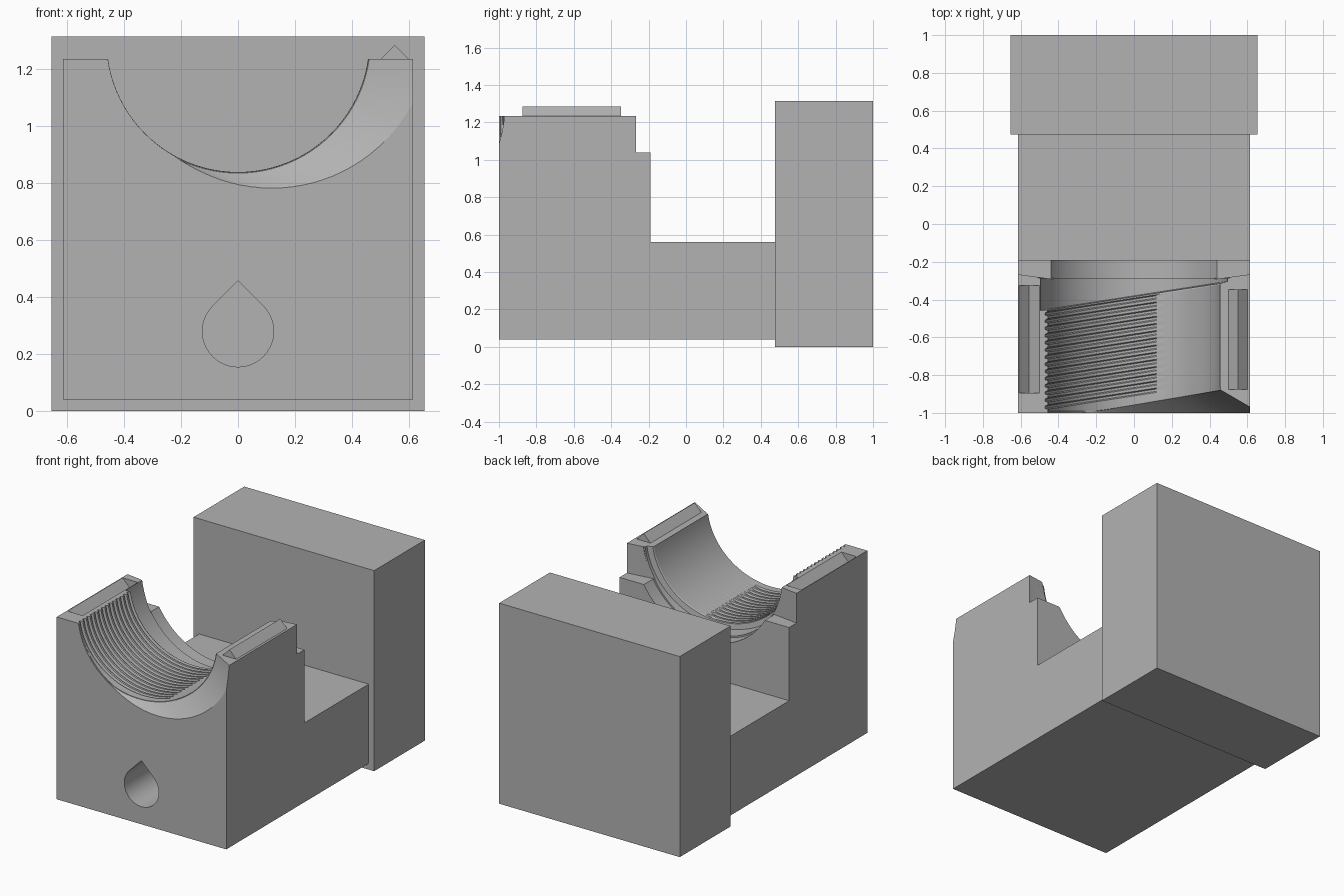
import bpy, bmesh, math

if "Cube" in bpy.data.objects:
    bpy.data.objects.remove(bpy.data.objects["Cube"], do_unlink=True)

grey = bpy.data.materials.new("plain_grey")
grey.use_nodes = True
grey.diffuse_color = (0.45, 0.45, 0.45, 1)
grey.node_tree.nodes["Principled BSDF"].inputs["Base Color"].default_value = (0.45, 0.45, 0.45, 1)


def loft(name, rings):
    """Closed solid skinned through rings that have equal point counts."""
    bm = bmesh.new()
    loops = [[bm.verts.new(p) for p in ring] for ring in rings]
    n = len(loops[0])
    for a, b in zip(loops, loops[1:]):
        for i in range(n):
            j = (i + 1) % n
            bm.faces.new((a[i], a[j], b[j], b[i]))
    bm.faces.new(loops[0])
    bm.faces.new(loops[-1])
    bmesh.ops.recalc_face_normals(bm, faces=bm.faces[:])
    mesh = bpy.data.meshes.new(name)
    bm.to_mesh(mesh)
    bm.free()
    mesh.materials.append(grey)
    ob = bpy.data.objects.new(name, mesh)
    bpy.context.collection.objects.link(ob)
    return ob


def prism_x(name, yz, x0, x1):
    return loft(name, [[(x, y, z) for y, z in yz] for x in (x0, x1)])


def prism_y(name, xz, y0, y1):
    return loft(name, [[(x, y, z) for x, z in xz] for y in (y0, y1)])


def activate(ob):
    bpy.ops.object.select_all(action='DESELECT')
    ob.select_set(True)
    bpy.context.view_layer.objects.active = ob


def cut(target, cutter):
    activate(target)
    mod = target.modifiers.new("cut", 'BOOLEAN')
    mod.operation = 'DIFFERENCE'
    mod.solver = 'EXACT'
    mod.object = cutter
    bpy.ops.object.modifier_apply(modifier=mod.name)
    bpy.data.objects.remove(cutter, do_unlink=True)


SEG = 96
AXIS_Z, BORE = 1.3, 0.465
ANGLES = [2 * math.pi * i / SEG for i in range(SEG)]


def circle(cx, cz, r):
    return [(cx + r * math.cos(a), cz + r * math.sin(a)) for a in ANGLES]


# Tall rear block
prism_y("rear_block", [(-0.655, 0), (0.655, 0), (0.655, 1.315), (-0.655, 1.315)], 0.475, 1.0)

# Front body with its low bridge to the rear block
body = prism_x("cradle_body", [(-1, 0.04), (0.475, 0.04), (0.475, 0.56), (-0.19, 0.56),
                               (-0.19, 1.235), (-1, 1.235)], -0.615, 0.615)


# Threaded bore: slanted rings, grooves fading out towards the right-hand side
def bore_ring(y0, r, depth=0.0):
    ring = []
    for a in ANGLES:
        fade = min(1, max(0, (0.13 - r * math.cos(a)) / 0.06))
        rr = r + depth * fade
        x = rr * math.cos(a)
        ring.append((x, y0 + 0.155 * x, AXIS_Z + rr * math.sin(a)))
    return ring


rings = [bore_ring(-1.2, BORE)]
for i in range(14):
    y = -0.91 + 0.038 * i
    for dy, depth in ((0, 0), (0.006, 0.014), (0.018, 0.014), (0.024, 0)):
        rings.append(bore_ring(y + dy, BORE - 0.004, depth))
rings += [bore_ring(-0.385, BORE), bore_ring(-0.38, 0.5), bore_ring(0.05, 0.5)]
cut(body, loft("bore_cutter", rings))

# Wider collar at the back of the bore
cut(body, prism_y("collar_cutter", circle(0, AXIS_Z, 0.51), -0.285, -0.1))

# Notched shoulders behind the top faces
shoulder = [(-0.7, -0.255), (-0.44, -0.29), (0.44, -0.29), (0.7, -0.255), (0.7, 0), (-0.7, 0)]
cut(body, loft("shoulder_cutter", [[(x, y, z) for x, y in shoulder] for z in (1.04, 1.5)]))

# Off-centre flared mouth at the front
inner = [(x, max(-0.99, -1 + 0.169 * (x + 0.25)), z) for x, z in circle(0, AXIS_Z, BORE)]
outer = [(x, -1.002, z) for x, z in circle(0.12, 1.34, 0.56)]
cut(body, loft("flare_cutter", [outer, inner]))

# Teardrop hole in the front face
drop = [(0, 0.457)]
for i in range(41):
    a = math.radians(135 + 270 * i / 40)
    drop.append((0.125 * math.cos(a), 0.28 + 0.125 * math.sin(a)))
cut(body, prism_y("teardrop_cutter", drop, -1.1, 0.4))

# V groove on the right top face, matching ridge on the left one
cut(body, prism_y("groove_cutter", [(-0.61, 1.235), (-0.555, 1.18), (-0.5, 1.235),
                                    (-0.5, 1.3), (-0.61, 1.3)], -0.895, -0.325))
prism_y("alignment_ridge", [(0.5, 1.23), (0.6, 1.23), (0.6, 1.235), (0.55, 1.285), (0.5, 1.235)],
        -0.875, -0.347)

# Smooth the curved walls, keep the edges crisp
activate(body)
bpy.ops.object.shade_smooth_by_angle(angle=math.radians(25))
